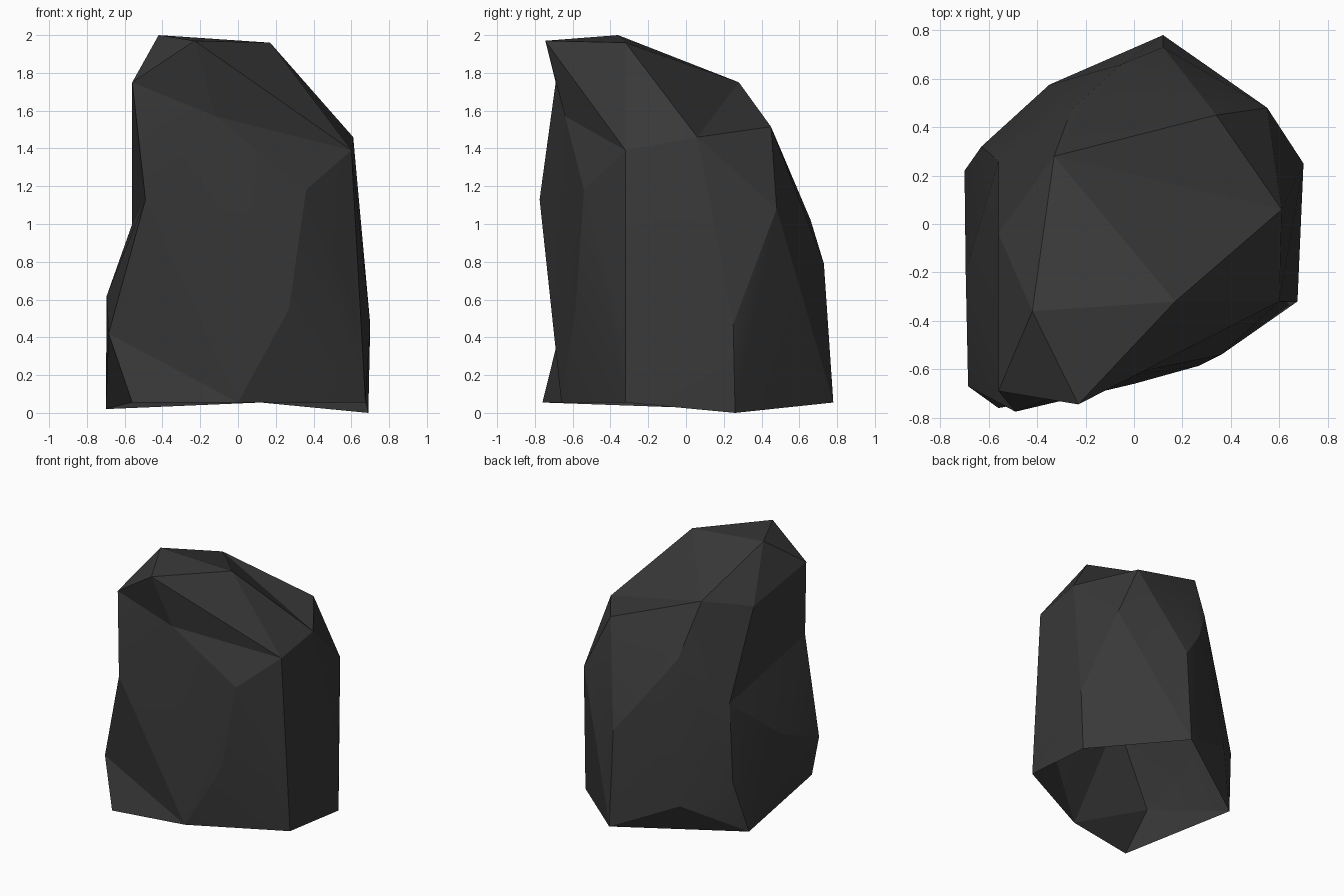
import bpy
import bmesh
import math
from mathutils import Vector

if "Cube" in bpy.data.objects:
    bpy.data.objects.remove(bpy.data.objects["Cube"], do_unlink=True)

# Corners of the boulder, grouped by region
crown = {
    "peak": (-.42, -.36, 2), "brow": (-.23, -.745, 1.97), "crest": (.17, -.32, 1.96),
    "left_eave": (.61, .06, 1.46), "rear_eave": (-.33, .28, 1.75),
    "corner_eave": (.34, .45, 1.515), "right_eave": (-.56, -.04, 1.65),
    "front_eave": (-.56, -.69, 1.75)}
walls = {
    "bulge": (-.49, -.775, 1.13), "knee": (-.685, -.67, .42),
    "shoulder": (.6, -.32, 1.39), "elbow": (.62, -.345, .55),
    "rear_left": (.55, .48, 1.08), "rear_upper": (-.05, .66, 1.02),
    "rear_lower": (.12, .73, .79), "rear_rib": (-.26, .47, 1.35),
    "rear_right": (-.63, .32, .425), "rear_foot": (-.35, .575, .26),
    "left_hip": (.7, .25, .47), "right_hip": (-.695, -.2, .62)}
base = {
    "toe": (-.56, -.76, .055), "front_base": (0, -.66, .055),
    "left_base": (.675, -.32, .055), "left_heel": (.69, .26, 0),
    "heel": (.12, .78, .055), "right_heel": (-.7, .22, .02)}
# Hollows that sit inside the convex envelope
hollows = {
    "brow_hollow": (-.12, -.64, 1.57), "front_hollow": (.36, -.54, 1.18),
    "low_hollow": (.27, -.585, .55), "waist": (-.56, .26, 1)}

# Ridges and valleys that must run between two corners
creases = [
    ("left_eave", "rear_eave"), ("brow", "shoulder"), ("brow", "brow_hollow"),
    ("brow_hollow", "front_eave"), ("brow_hollow", "shoulder"),
    ("brow_hollow", "bulge"), ("brow_hollow", "front_hollow"),
    ("front_hollow", "shoulder"), ("front_hollow", "low_hollow"),
    ("bulge", "front_base"), ("knee", "front_base"),
    ("front_eave", "waist"), ("right_eave", "waist"), ("bulge", "waist"),
    ("waist", "right_hip"), ("bulge", "right_hip"), ("waist", "rear_right"),
    ("waist", "rear_rib"), ("rear_eave", "rear_rib"), ("rear_rib", "rear_upper"),
    ("rear_upper", "rear_lower"), ("corner_eave", "rear_upper"),
    ("rear_left", "rear_lower"), ("rear_left", "left_hip")]

corners = {name: Vector(p) for name, p in (crown | walls | base | hollows).items()}
centre = Vector((0, 0, 1))


def wrap(corners):
    """Wrap a skin round all corners, then let the hollows sink back in."""
    lifted = {name: p.copy() for name, p in corners.items()}
    while True:
        bm = bmesh.new()
        verts = {name: bm.verts.new(p) for name, p in lifted.items()}
        bmesh.ops.convex_hull(bm, input=list(verts.values()))
        buried = [name for name, v in verts.items() if not v.link_faces]
        if not buried:
            break
        for name in buried:
            lifted[name] = centre + (lifted[name] - centre) * 1.02
        bm.free()
    for name, v in verts.items():
        v.co = corners[name]
    return bm, verts


def crosses(a, b, c, d):
    """Tell whether a-b and c-d cross when seen from the centre."""
    if a in (c, d) or b in (c, d):
        return False
    a, b, c, d = ((v.co - centre).normalized() for v in (a, b, c, d))
    ab, cd = a.cross(b), c.cross(d)
    return (ab.dot(c) * ab.dot(d) < 0 and cd.dot(a) * cd.dot(b) < 0
            and (a + b).dot(c + d) > 0)


def opposite(edge):
    """Give the two corners facing an edge."""
    return [v for f in edge.link_faces for v in f.verts if v not in edge.verts]


def crease(bm, a, b):
    """Turn the diagonals that lie across a-b until it is an edge."""
    for attempt in range(12):
        blocking = [e for e in bm.edges if crosses(a, b, *e.verts)]
        turnable = [e for e in blocking if crosses(*opposite(e), *e.verts)]
        if not turnable:
            return
        # Prefer a turn that clears the way at once
        turnable.sort(key=lambda e: crosses(a, b, *opposite(e)))
        edge = turnable[0] if attempt < 8 else turnable[-1]
        bmesh.ops.rotate_edges(bm, edges=[edge], use_ccw=False)


bm, verts = wrap(corners)
for start, end in creases:
    crease(bm, verts[start], verts[end])
bmesh.ops.recalc_face_normals(bm, faces=bm.faces[:])

# The underside is open
rim = {verts[name] for name in base}
underside = [f for f in bm.faces if rim.issuperset(f.verts)]
bmesh.ops.delete(bm, geom=underside, context="FACES")

# Boulder object
mesh = bpy.data.meshes.new("boulder")
bm.to_mesh(mesh)
bm.free()
boulder = bpy.data.objects.new("boulder", mesh)
bpy.context.collection.objects.link(boulder)

# Charcoal stone
stone = bpy.data.materials.new("charcoal stone")
stone.use_nodes = True
colour = (.04, .04, .04, 1)
stone.diffuse_color = colour
stone.node_tree.nodes["Principled BSDF"].inputs["Base Color"].default_value = colour
mesh.materials.append(stone)

# Only the shallowest creases are softened
bpy.ops.object.select_all(action="DESELECT")
boulder.select_set(True)
bpy.context.view_layer.objects.active = boulder
bpy.ops.object.shade_smooth_by_angle(angle=math.radians(15))
